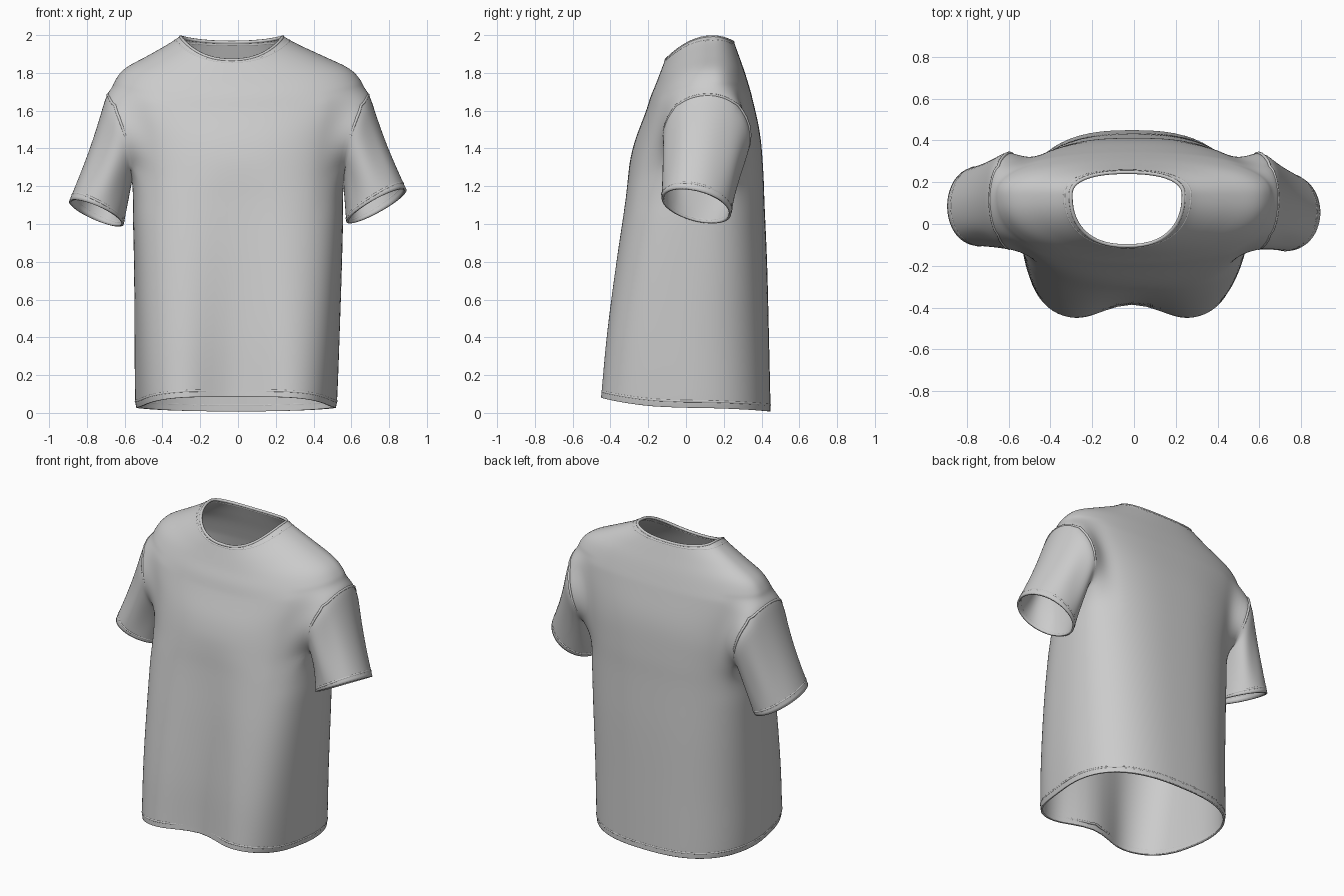
import bpy, bmesh, math
from mathutils import Vector

if "Cube" in bpy.data.objects:
    bpy.data.objects.remove(bpy.data.objects["Cube"])

N, S = 64, 4   # columns around the body, rows between key rings
# Key rings: centre x, half width, side y, front y, back y, front z, back z, front roundness, side z
KEYS = [
    (-.010, .524, .00, -.470, .443, .085, .008, .50, .028),
    (-.010, .530, .00, -.466, .442, .118, .042, .50, .062),
    (-.005, .538, .00, -.434, .434, .420, .390, .54, .400),
    (0, .546, .03, -.380, .424, .800, .790, .60, .800),
    (0, .554, .06, -.328, .410, 1.12, 1.11, .68, 1.11),
    (0, .560, .09, -.306, .404, 1.26, 1.27, .74, 1.27),
    (0, .600, .12, -.268, .386, 1.43, 1.48, .80, 1.48),
    (0, .675, .13, -.205, .342, 1.60, 1.68, .84, 1.69),
    (0, .650, .14, -.183, .325, 1.67, 1.74, .86, 1.75),
    (-.005, .592, .14, -.156, .303, 1.735, 1.81, .88, 1.818),
    (-.015, .462, .14, -.133, .278, 1.795, 1.88, .88, 1.885),
    (-.028, .335, .14, -.115, .258, 1.842, 1.935, .86, 1.95),
    (-.033, .270, .14, -.105, .248, 1.868, 1.962, .85, 1.99),
]


def key_slope(i):
    a, b = KEYS[max(i - 1, 0)], KEYS[min(i + 1, len(KEYS) - 1)]
    return [(q - p) / (b[-1] - a[-1]) for p, q in zip(a, b)]


def ring_params(i, t):
    # Smooth interpolation between neighbouring key rings
    p, q = KEYS[i], KEYS[i + 1]
    d = q[-1] - p[-1]
    return [(2*t**3 - 3*t*t + 1) * a + (t**3 - 2*t*t + t) * d * m
            + (3*t*t - 2*t**3) * b + (t**3 - t*t) * d * n
            for a, b, m, n in zip(p, q, key_slope(i), key_slope(i + 1))]


def body_point(k, c):
    cx, hw, ys, yf, yb, zf, zb, e, zs = k
    a = 2 * math.pi * c / N
    co, si = math.cos(a), math.sin(a)
    if si > 0:
        e = max(e, .78)
    w = abs(si) ** e
    fall = max(0, 1 - zs / 1.35)   # folds grow toward the hem
    x = hw * math.copysign(abs(co) ** e, co)
    y = ys + ((yb if si > 0 else yf) - ys) * w
    z = zs + ((zb if si > 0 else zf) - zs) * w * w
    if si < 0:
        x *= 1 - .13 * fall * w
        y += .108 * fall * math.exp(-(x / .18) ** 2) * w
    return Vector((x + cx, y, z))


def seam(name, points, radius):
    cu = bpy.data.curves.new(name, 'CURVE')
    cu.dimensions = '3D'
    cu.bevel_depth = radius
    cu.bevel_resolution = 2
    sp = cu.splines.new('POLY')
    sp.points.add(len(points) - 1)
    for p, co in zip(sp.points, points):
        p.co = (*co, 1)
    sp.use_cyclic_u = True
    ob = bpy.data.objects.new(name, cu)
    bpy.context.collection.objects.link(ob)


# Shirt body grid, leaving a hole at each armhole
bm = bmesh.new()
rows = [ring_params(i, j / S) for i in range(len(KEYS) - 1) for j in range(S)]
rows.append(KEYS[-1])
V = [[bm.verts.new(body_point(k, c)) for c in range(N)] for k in rows]
R0, R1, HC = 5 * S, 7 * S, 5


def side_offset(c):
    return min(c % (N // 2), N // 2 - c % (N // 2))


for r in range(len(rows) - 1):
    for c in range(N):
        col = (c + HC) % (N // 2)
        if not (R0 <= r < R1 and col < 2 * HC):
            bm.faces.new((V[r][c], V[r][(c+1) % N], V[r+1][(c+1) % N], V[r+1][c]))

# Sleeves: side, first column, cuff centre, cuff outward axis, cuff half depth
SLEEVES = [
    ("right", 1, 0, (.733, .055, 1.095), (.155, .082), .18),
    ("left", -1, N // 2, (-.75, .085, 1.058), (-.14, .058), .185),
]
STEPS = [.1, .2, .32, .44, .56, .68, .80, .90, .935, 1]
loops, fixed = {}, set()
for name, s, c0, cuff, axis, depth in SLEEVES:
    idx = [(R0, c) for c in range(-HC, HC)] + [(r, HC) for r in range(R0, R1)]
    idx += [(R1, c) for c in range(HC, -HC, -1)] + [(r, -HC) for r in range(R1, R0, -1)]
    hole = [V[r][(c0 + c) % N] for r, c in idx]
    prev, angles, start = hole, [], []
    for v, (r, c) in zip(hole, idx):
        a = math.atan2((r - (R0 + R1) / 2) / (R1 - R0) * 2, s * c / HC)
        z = 1.475 + .215 * math.sin(a)
        h = (z - 1.26) / .43
        v.co = (s * (.56 + .04 * h + .09 * h * h), .115 + .232 * math.cos(a), z)
        angles.append(a)
        start.append(v.co.copy())
    fixed.update(hole)
    loops[name + "_armhole_seam"] = hole
    for t in STEPS:
        ring = []
        for a, p in zip(angles, start):
            ca, sa = math.cos(a), math.sin(a)
            end = Vector((cuff[0] + axis[0] * sa, cuff[1] + depth * ca,
                          cuff[2] + axis[1] * sa - .04 * ca))
            q = p.lerp(end, t)
            # Soft sleeve folds and a slightly hollow outer line
            f = math.sin(math.pi * t)
            q.x -= s * .012 * f * max(sa, 0)
            q.y -= .008 * f * ca * (1 + math.cos(5 * a))
            ring.append(bm.verts.new(q))
        n = len(ring)
        for i in range(n):
            bm.faces.new((prev[i], prev[(i+1) % n], ring[(i+1) % n], ring[i]))
        if t == .935:
            loops[name + "_cuff_stitch"] = ring
        prev = ring

# Remove loose points in the armholes, then relax the cloth around them
bmesh.ops.delete(bm, geom=[v for v in bm.verts if not v.link_faces], context='VERTS')
relax = [V[r][c] for r in range(R0 - 4, R1 + 4) for c in range(N)
         if side_offset(c) < HC + 4 and V[r][c].is_valid and V[r][c] not in fixed]
for _ in range(6):
    bmesh.ops.smooth_vert(bm, verts=relax, factor=.5,
                          use_axis_x=True, use_axis_y=True, use_axis_z=True)
bmesh.ops.smooth_vert(bm, verts=list(fixed), factor=.5,
                      use_axis_x=True, use_axis_y=True, use_axis_z=True)

# Stitch lines and collar edge
loops["hem_stitch"] = V[S]
loops["collar_stitch"] = V[-3]
for name, loop in loops.items():
    seam(name, [v.co.copy() for v in loop], .0075)
seam("collar_edge", [v.co.copy() for v in V[-1]], .009)

# Finished shirt shell
bmesh.ops.recalc_face_normals(bm, faces=bm.faces[:])
me = bpy.data.meshes.new("shirt")
bm.to_mesh(me)
bm.free()
shirt = bpy.data.objects.new("shirt", me)
bpy.context.collection.objects.link(shirt)
for p in me.polygons:
    p.use_smooth = True
sub = shirt.modifiers.new("smooth", 'SUBSURF')
sub.levels = sub.render_levels = 1
shell = shirt.modifiers.new("cloth", 'SOLIDIFY')
shell.thickness = .012
shell.offset = 0
